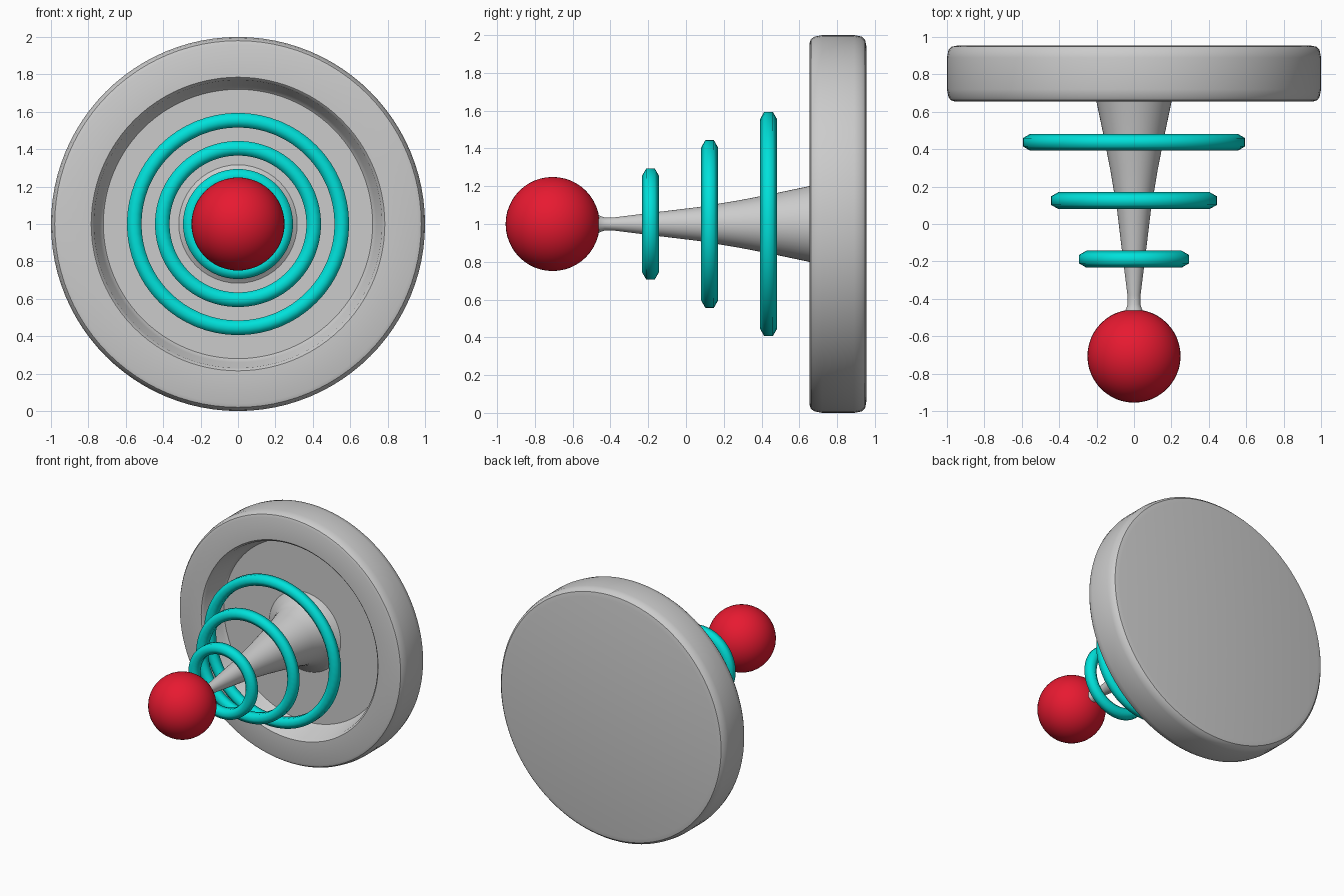
import bpy, bmesh
from math import cos, sin, pi, radians

if "Cube" in bpy.data.objects:
    bpy.data.objects.remove(bpy.data.objects["Cube"])


def colour(name, rgb):
    mat = bpy.data.materials.new(name)
    mat.diffuse_color = (*rgb, 1)
    mat.use_nodes = True
    mat.node_tree.nodes["Principled BSDF"].inputs["Base Color"].default_value = mat.diffuse_color
    return mat


def lathe(name, profile, mat=None, closed=False, segments=96, angle=35):
    """Spin (radius, y) points around the y-directed axis at z = 1."""
    bm = bmesh.new()
    rows = []
    for r, y in profile:
        if r == 0:
            rows.append([bm.verts.new((0, y, 1))] * segments)
        else:
            rows.append([bm.verts.new((r * cos(2 * pi * i / segments), y,
                                       1 + r * sin(2 * pi * i / segments)))
                         for i in range(segments)])
    pairs = list(zip(rows, rows[1:])) + ([(rows[-1], rows[0])] if closed else [])
    for a, b in pairs:
        for i in range(segments):
            j = (i + 1) % segments
            quad = list(dict.fromkeys((a[i], a[j], b[j], b[i])))
            bm.faces.new(quad)
    bmesh.ops.recalc_face_normals(bm, faces=bm.faces)
    mesh = bpy.data.meshes.new(name)
    bm.to_mesh(mesh)
    bm.free()
    obj = bpy.data.objects.new(name, mesh)
    bpy.context.collection.objects.link(obj)
    if mat:
        mesh.materials.append(mat)
    bpy.ops.object.select_all(action='DESELECT')
    obj.select_set(True)
    bpy.context.view_layer.objects.active = obj
    bpy.ops.object.shade_smooth_by_angle(angle=radians(angle))
    return obj


red = colour("red", (0.8, 0.01, 0.03))
teal = colour("teal", (0.0, 0.75, 0.7))

# Dish: flat back, rounded rim, recessed front
lathe("dish", [(0, 0.955), (0.94, 0.955), (0.975, 0.948), (0.992, 0.93),
               (1.0, 0.89), (1.0, 0.72), (0.992, 0.68), (0.98, 0.662),
               (0.96, 0.655), (0.785, 0.655), (0.77, 0.67), (0.74, 0.83),
               (0.72, 0.85), (0, 0.85)])

# Stem: tapered cone flaring into the dish floor and the ball
lathe("stem", [(0, -0.5), (0.06, -0.49), (0.043, -0.455), (0.034, -0.43),
               (0.035, -0.38), (0.06, -0.18), (0.09, 0.07), (0.125, 0.28),
               (0.16, 0.46), (0.2, 0.65), (0.225, 0.75), (0.255, 0.81),
               (0.31, 0.845), (0.33, 0.86), (0, 0.86)], segments=48)

# Rings: three hexagonal-section hoops growing toward the dish
for n, (radius, y) in enumerate([(0.255, -0.188), (0.405, 0.125), (0.555, 0.437)]):
    section = [(radius + 0.045 * sin(k * pi / 3), y + 0.045 * cos(k * pi / 3))
               for k in range(6)]
    lathe(f"ring_{n + 1}", section, teal, closed=True, segments=64, angle=65)

# Ball at the tip
bpy.ops.mesh.primitive_uv_sphere_add(segments=48, ring_count=24, radius=0.249,
                                     location=(0, -0.706, 1))
ball = bpy.context.object
ball.name = "ball"
ball.data.materials.append(red)
bpy.ops.object.shade_smooth()
